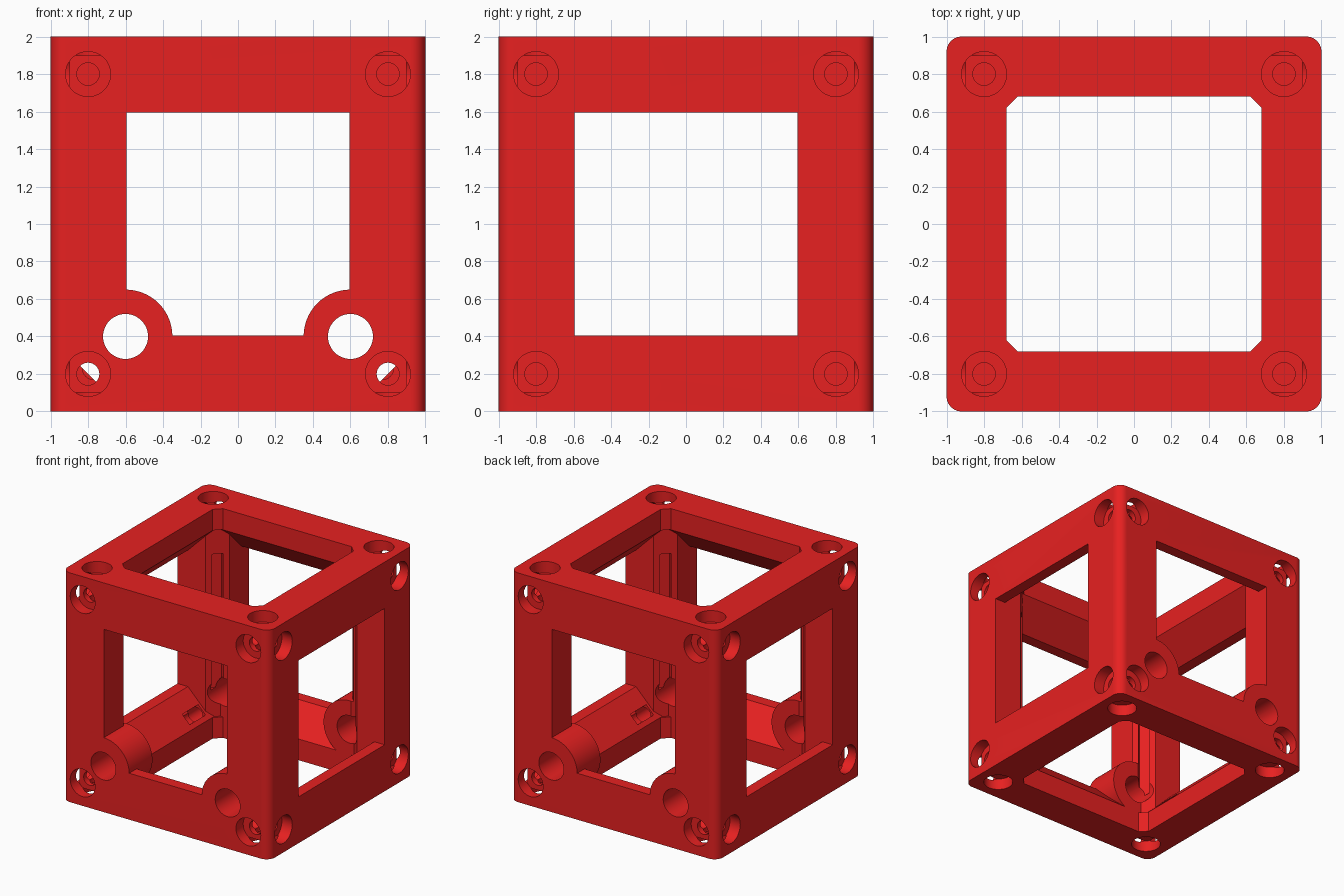
import bpy, bmesh
from math import sin, cos, pi, radians

if "Cube" in bpy.data.objects:
    bpy.data.objects.remove(bpy.data.objects["Cube"])

SIGNS = [(a, b) for a in (-1, 1) for b in (-1, 1)]


def prism(name, profile, axis, lo, hi):
    """Extrude a 2D profile along X (y,z), Y (x,z) or Z (x,y)."""
    place = {'X': lambda u, v, t: (t, u, v),
             'Y': lambda u, v, t: (u, t, v),
             'Z': lambda u, v, t: (u, v, t)}[axis]
    bm = bmesh.new()
    a = [bm.verts.new(place(u, v, lo)) for u, v in profile]
    b = [bm.verts.new(place(u, v, hi)) for u, v in profile]
    bm.faces.new(a)
    bm.faces.new(b)
    n = len(a)
    for i in range(n):
        j = (i + 1) % n
        bm.faces.new((a[i], a[j], b[j], b[i]))
    bmesh.ops.recalc_face_normals(bm, faces=bm.faces)
    me = bpy.data.meshes.new(name)
    bm.to_mesh(me)
    bm.free()
    ob = bpy.data.objects.new(name, me)
    bpy.context.collection.objects.link(ob)
    return ob


def circle(cx, cy, r, n=40, start=0.0, sweep=2 * pi):
    k = n if sweep >= 2 * pi else n + 1
    return [(cx + r * cos(start + sweep * i / n), cy + r * sin(start + sweep * i / n))
            for i in range(k)]


def combine(base, part, op):
    bpy.context.view_layer.objects.active = base
    m = base.modifiers.new("bool", 'BOOLEAN')
    m.operation = op
    m.solver = 'MANIFOLD'
    m.object = part
    bpy.ops.object.modifier_apply(modifier=m.name)
    bpy.data.objects.remove(part, do_unlink=True)


def vertical(v, top):
    # distance from the nearer end face -> height
    return 2 - v if top > 0 else v


BAR = [(-.1, -.1), (.32, -.1), (.32, .185), (.1, .405), (-.1, .405)]
POST = [(-.1, -.1), (.405, -.1), (.405, .27), (.27, .405), (-.1, .405)]
WEDGE = [(-.1, -.1), (.8, -.1), (-.1, .8)]

# Corner posts with a chamfered inner edge
frame = None
for sx, sy in SIGNS:
    p = prism("post", [(sx * (1 - u), sy * (1 - v)) for u, v in POST], 'Z', -.1, 2.1)
    if frame is None:
        frame = p
    else:
        combine(frame, p, 'UNION')
frame.name = "cube_frame"

# Horizontal bars, bevelled inside, around the top and bottom
for s, top in SIGNS:
    prof = [(s * (1 - u), vertical(v, top)) for u, v in BAR]
    for axis in 'XY':
        combine(frame, prism("bar", prof, axis, -1.1, 1.1), 'UNION')

# Small corner webs in the top and bottom openings
for sx, sy in SIGNS:
    prof = [(sx * (1 - u), sy * (1 - v)) for u, v in WEDGE]
    combine(frame, prism("web", prof, 'Z', -.1, .183), 'UNION')
    combine(frame, prism("web", prof, 'Z', 1.817, 2.1), 'UNION')

# Rod bosses in the front and back walls
for sx, sy in SIGNS:
    lo, hi = sorted((sy * .68, sy * 1.1))
    combine(frame, prism("boss", circle(sx * .6, .4, .25, 64), 'Y', lo, hi), 'UNION')

# Trim to the outer cube with rounded upright edges
R = .08
outline = []
for k, (sx, sy) in enumerate([(1, 1), (-1, 1), (-1, -1), (1, -1)]):
    outline += circle(sx * (1 - R), sy * (1 - R), R, 10, k * pi / 2, pi / 2)
combine(frame, prism("outer", outline, 'Z', 0, 2), 'INTERSECT')

# Rod holes running front to back
for sx in (-1, 1):
    combine(frame, prism("rod_hole", circle(sx * .6, .4, .12, 48), 'Y', -1.2, 1.2), 'DIFFERENCE')

# Counterbored bolt holes at the corners of all six faces
for axis in 'XYZ':
    for a, b in SIGNS:
        u = a * .8
        v = b * .8 if axis == 'Z' else 1 + b * .8
        mid = 1 if axis == 'Z' else 0
        for end in (-1, 1):
            for r, depth in ((.12, .1), (.06, .5)):
                lo, hi = sorted((mid + end * 1.1, mid + end * (1 - depth)))
                combine(frame, prism("bolt_hole", circle(u, v, r), axis, lo, hi), 'DIFFERENCE')

# Half-round channels through the lower side bars, with openings near the ends
for sx in (-1, 1):
    half = [(sx * (1 - u), v) for u, v in circle(.2, .2, .06, 20, -pi / 4, pi)]
    combine(frame, prism("channel", half, 'Y', -1.1, 1.1), 'DIFFERENCE')
    for sy in (-1, 1):
        lo, hi = sorted((sy * .35, sy * .57))
        combine(frame, prism("opening", circle(sx * .77, .23, .06, 32), 'Y', lo, hi), 'DIFFERENCE')

# Upright grooves on the inner face of each post
for sx, sy in SIGNS:
    w = .032
    prof = [(.28 - w, .28 + w), (.28 + w, .28 - w), (.40 + w, .40 - w), (.40 - w, .40 + w)]
    prof = [(sx * (1 - u), sy * (1 - v)) for u, v in prof]
    combine(frame, prism("groove", prof, 'Z', .4, 1.6), 'DIFFERENCE')

# Red finish and sharp-edged smooth shading
mat = bpy.data.materials.new("red")
mat.diffuse_color = (.8, .015, .015, 1)
mat.use_nodes = True
mat.node_tree.nodes["Principled BSDF"].inputs["Base Color"].default_value = mat.diffuse_color
frame.data.materials.clear()
frame.data.materials.append(mat)
bpy.ops.object.select_all(action='DESELECT')
frame.select_set(True)
bpy.context.view_layer.objects.active = frame
bpy.ops.object.shade_smooth_by_angle(angle=radians(30))
